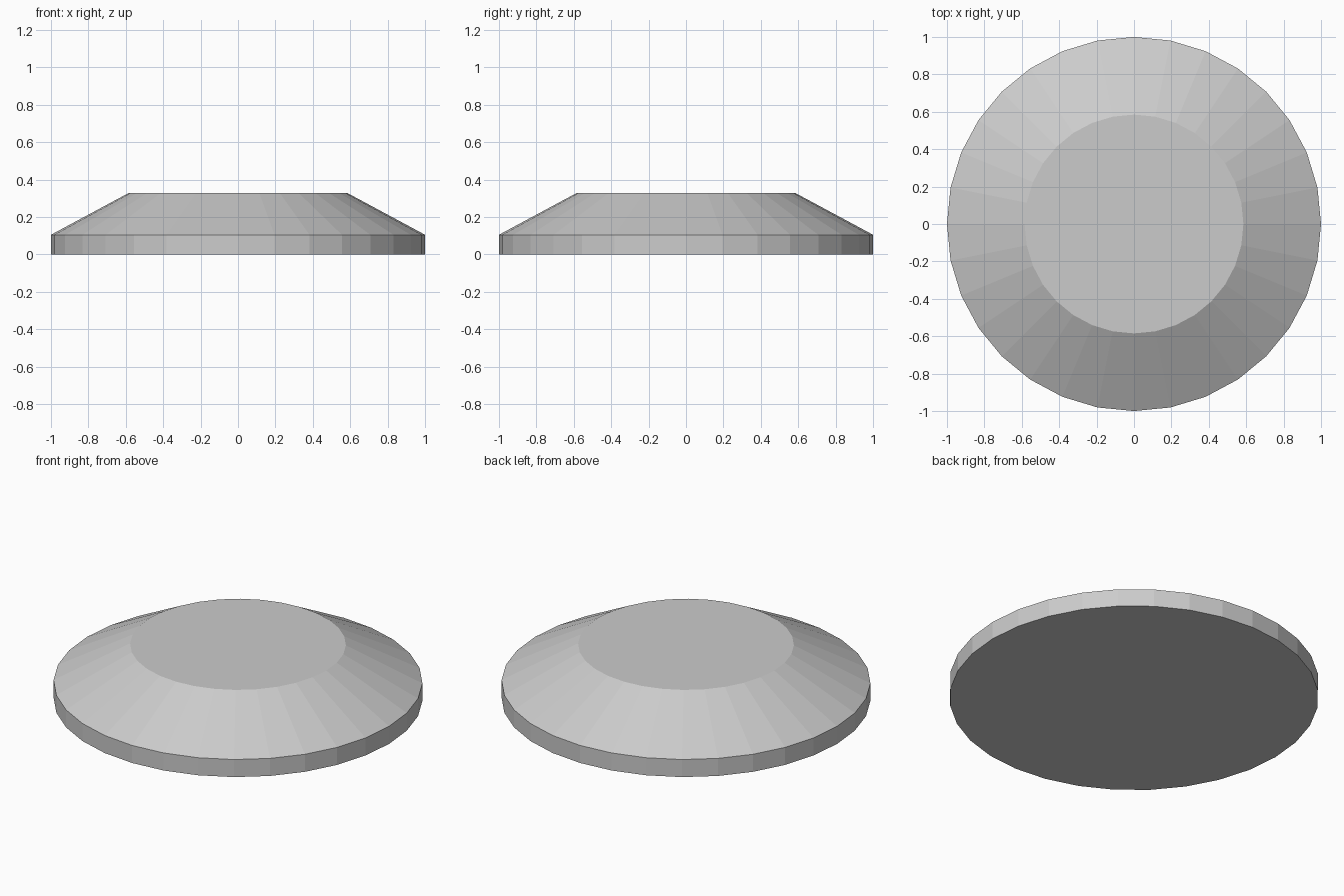
import bpy
import bmesh
from math import cos, sin, tau

if "Cube" in bpy.data.objects:
    bpy.data.objects.remove(bpy.data.objects["Cube"])

SIDES = 32
# (radius, height) of each ring: base, rim, top
PROFILE = [(1.0, 0.0), (1.0, 0.105), (0.585, 0.328)]

bm = bmesh.new()
rings = [[bm.verts.new((r * cos(tau * i / SIDES), r * sin(tau * i / SIDES), z))
          for i in range(SIDES)] for r, z in PROFILE]

# Rim wall and sloped shoulder
for low, high in zip(rings, rings[1:]):
    for i in range(SIDES):
        j = (i + 1) % SIDES
        bm.faces.new((low[i], low[j], high[j], high[i]))

# Flat underside and top
bm.faces.new(rings[0][::-1])
bm.faces.new(rings[-1])

mesh = bpy.data.meshes.new("bevelled_disc")
bm.to_mesh(mesh)
bm.free()
disc = bpy.data.objects.new("bevelled_disc", mesh)
bpy.context.collection.objects.link(disc)
